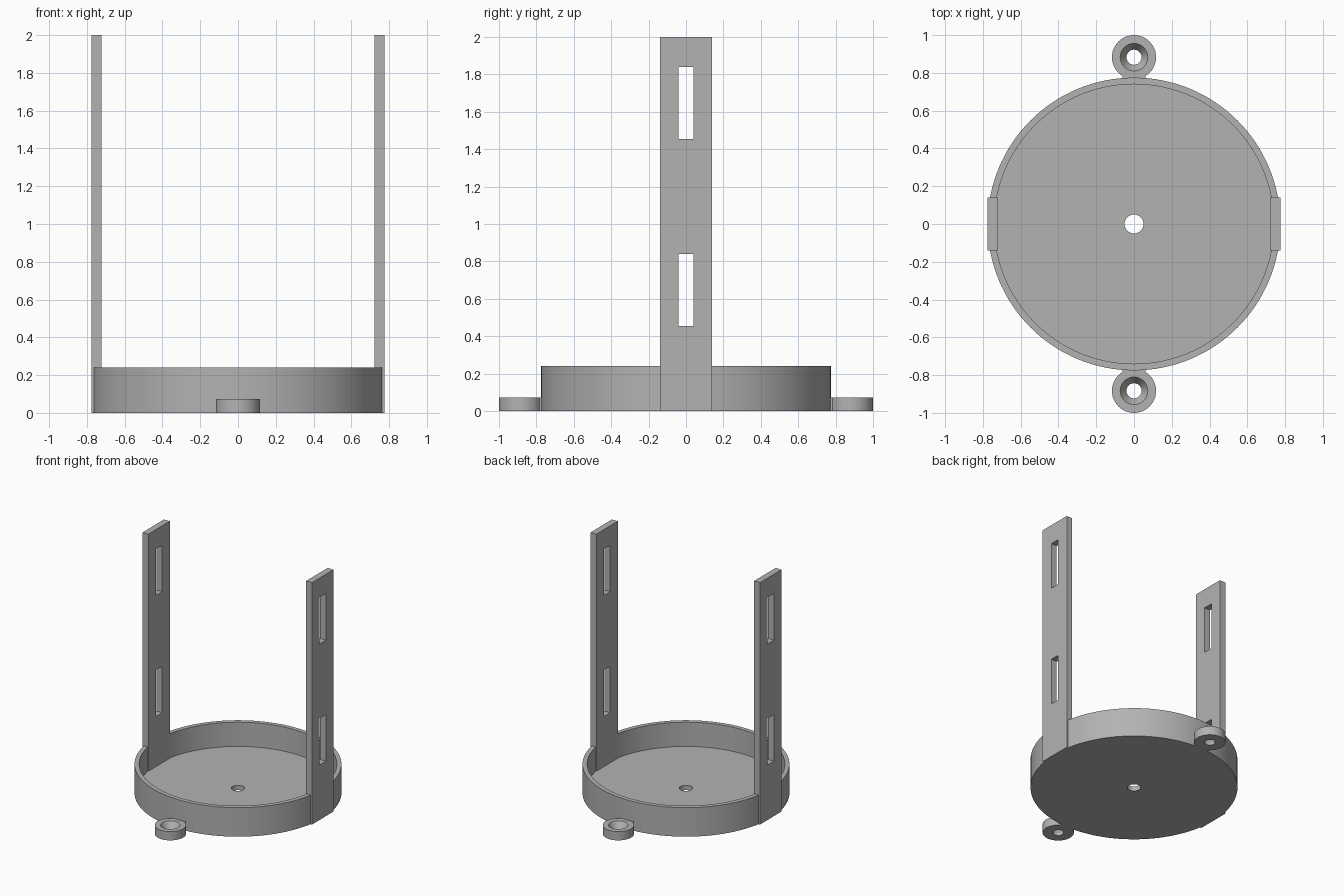
import bpy, bmesh, math
from mathutils import Matrix, Vector

if "Cube" in bpy.data.objects:
    bpy.data.objects.remove(bpy.data.objects["Cube"], do_unlink=True)

# Main dimensions
CUP_R, CUP_INNER, CUP_H, FLOOR = 0.775, 0.74, 0.24, 0.04
POST_INNER, POST_HALF, POST_H = 0.722, 0.14, 2.0
SLOT_HALF = 0.04
EAR_Y, EAR_R, EAR_H = 0.883, 0.117, 0.073

grey = bpy.data.materials.new("plain_grey")
grey.use_nodes = True
colour = (0.45, 0.45, 0.45, 1)
grey.diffuse_color = colour
grey.node_tree.nodes["Principled BSDF"].inputs["Base Color"].default_value = colour


def finish(name, bm):
    """Turn a bmesh into a named object with smooth curves and sharp edges."""
    bmesh.ops.remove_doubles(bm, verts=bm.verts[:], dist=1e-5)
    bmesh.ops.recalc_face_normals(bm, faces=bm.faces[:])
    mesh = bpy.data.meshes.new(name)
    bm.to_mesh(mesh)
    bm.free()
    mesh.materials.append(grey)
    obj = bpy.data.objects.new(name, mesh)
    bpy.context.collection.objects.link(obj)
    bpy.ops.object.select_all(action='DESELECT')
    obj.select_set(True)
    bpy.context.view_layer.objects.active = obj
    bpy.ops.object.shade_smooth_by_angle(angle=math.radians(30))
    return obj


def lathe(bm, profile, steps, y=0.0):
    """Spin a closed (radius, height) outline around a vertical axis."""
    verts = [bm.verts.new((r, y, z)) for r, z in profile]
    edges = [bm.edges.new((verts[i - 1], v)) for i, v in enumerate(verts)]
    bmesh.ops.spin(bm, geom=verts + edges, cent=(0, y, 0), axis=(0, 0, 1),
                   angle=math.tau, steps=steps)


# Round tray with a centre hole in its floor
bm = bmesh.new()
lathe(bm, [(0.05, 0), (CUP_R, 0), (CUP_R, CUP_H), (CUP_INNER, CUP_H),
           (CUP_INNER, FLOOR), (0.05, FLOOR)], 128)
finish("tray", bm)

# Upright posts, each with two slots
ys = [-POST_HALF, -SLOT_HALF, SLOT_HALF, POST_HALF]
zs = [0, 0.455, 0.84, 1.455, 1.84, POST_H]
for name, side in (("left_post", 1), ("right_post", -1)):
    bm = bmesh.new()
    for i in range(3):
        for j in range(5):
            if i == 1 and j % 2 == 1:
                continue  # slot opening
            bm.faces.new([bm.verts.new((side * POST_INNER, ys[a], zs[b]))
                          for a, b in ((i, j), (i + 1, j), (i + 1, j + 1), (i, j + 1))])
    bmesh.ops.remove_doubles(bm, verts=bm.verts[:], dist=1e-5)
    back = bm.faces[:]
    copy = bmesh.ops.extrude_face_region(bm, geom=back, use_keep_orig=True)
    moved = [g for g in copy["geom"] if isinstance(g, bmesh.types.BMVert)]
    bmesh.ops.translate(bm, verts=moved, vec=Vector((side * (CUP_R - POST_INNER), 0, 0)))
    finish(name, bm)

# Countersunk mounting ears with a short neck into the tray wall
for name, side in (("front_ear", -1), ("back_ear", 1)):
    bm = bmesh.new()
    lathe(bm, [(0.04, 0), (EAR_R, 0), (EAR_R, EAR_H), (0.073, EAR_H),
               (0.04, 0.02)], 64, side * EAR_Y)
    finish(name, bm)
    bm = bmesh.new()
    bmesh.ops.create_cube(bm, size=1, matrix=Matrix.Translation(
        (0, side * 0.775, EAR_H / 2)) @ Matrix.Diagonal((0.124, 0.034, EAR_H, 1)))
    finish(name + "_neck", bm)
